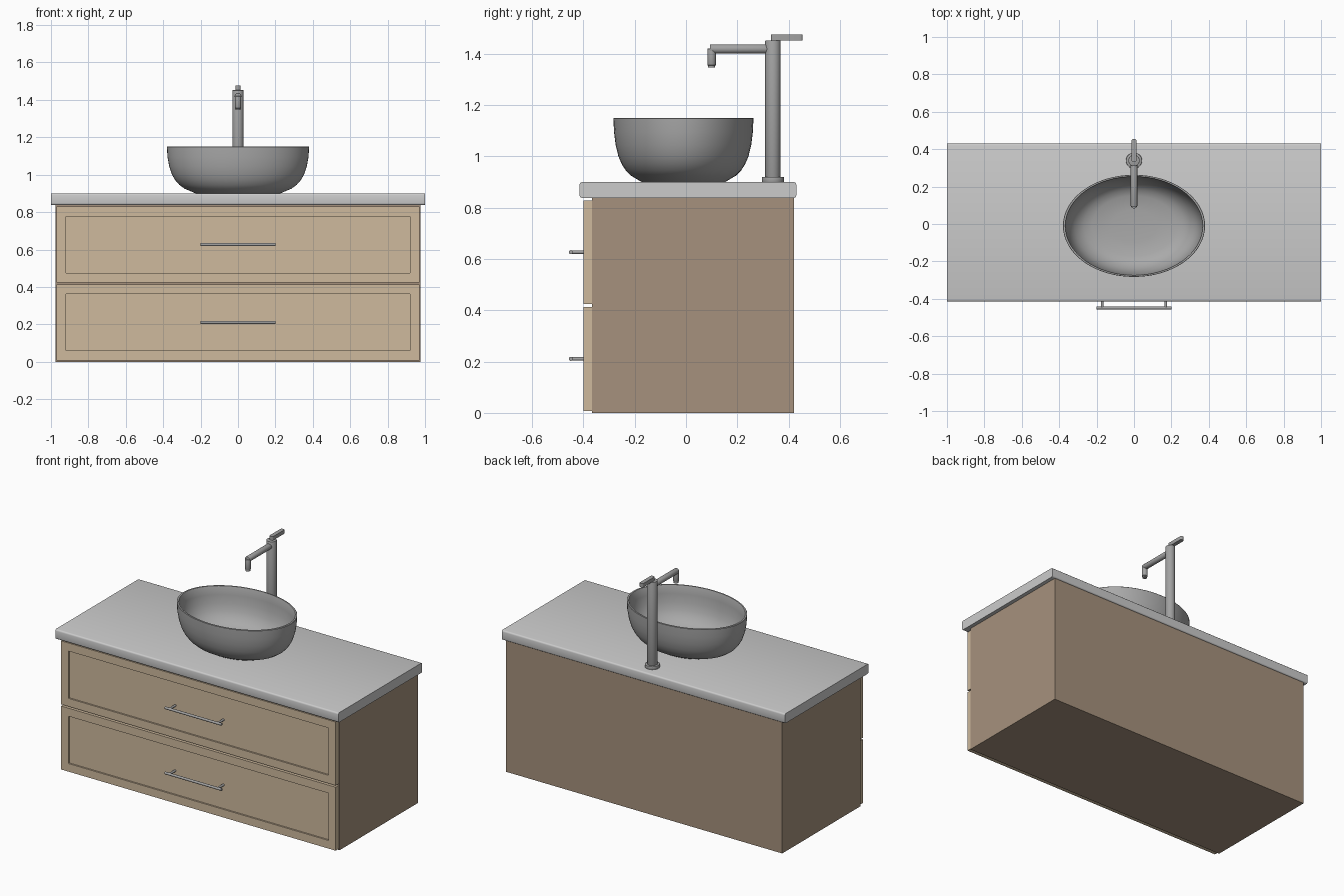
import bpy, bmesh, math
from mathutils import Vector

if "Cube" in bpy.data.objects:
    bpy.data.objects.remove(bpy.data.objects["Cube"])


def material(name, rgb):
    m = bpy.data.materials.new(name)
    m.diffuse_color = (*rgb, 1)
    m.use_nodes = True
    m.node_tree.nodes["Principled BSDF"].inputs["Base Color"].default_value = m.diffuse_color
    return m


WOOD = material("wood_body", (0.38, 0.285, 0.205))
FRONT = material("wood_front", (0.62, 0.49, 0.34))
STONE = material("stone", (0.75, 0.74, 0.72))
METAL = material("metal", (0.36, 0.36, 0.36))
CERAMIC = material("ceramic", (0.4, 0.4, 0.4))


def finish(name, bm, mat, smooth=False):
    bmesh.ops.recalc_face_normals(bm, faces=bm.faces[:])
    me = bpy.data.meshes.new(name)
    bm.to_mesh(me)
    bm.free()
    ob = bpy.data.objects.new(name, me)
    bpy.context.collection.objects.link(ob)
    me.materials.append(mat)
    if smooth:
        bpy.ops.object.select_all(action='DESELECT')
        ob.select_set(True)
        bpy.context.view_layer.objects.active = ob
        bpy.ops.object.shade_smooth_by_angle(angle=math.radians(35))
    return ob


def box_bm(lo, hi):
    lo, hi = Vector(lo), Vector(hi)
    bm = bmesh.new()
    bmesh.ops.create_cube(bm, size=1)
    for v in bm.verts:
        v.co = Vector(a * b for a, b in zip(v.co, hi - lo)) + (lo + hi) / 2
    return bm


def rod(name, a, b, r, bevel=0.0, seg=32):
    a, b = Vector(a), Vector(b)
    bm = bmesh.new()
    bmesh.ops.create_cone(bm, cap_ends=True, segments=seg, radius1=r, radius2=r, depth=(b - a).length)
    if bevel:
        rims = [e for e in bm.edges if abs(e.verts[0].co.z - e.verts[1].co.z) < 1e-5]
        bmesh.ops.bevel(bm, geom=rims, offset=bevel, segments=2, profile=0.5, affect='EDGES')
    rot = (b - a).to_track_quat('Z', 'Y').to_matrix()
    for v in bm.verts:
        v.co = rot @ v.co + (a + b) / 2
    return finish(name, bm, METAL, True)


def lathe(name, profile, centre, ratio, mat, seg=64):
    bm = bmesh.new()
    rings = []
    for r, z in profile:
        rings.append([bm.verts.new((r * math.cos(2 * math.pi * i / seg),
                                    centre + r * ratio * math.sin(2 * math.pi * i / seg), z))
                      for i in range(seg)])
    for p, q in zip(rings, rings[1:]):
        for i in range(seg):
            j = (i + 1) % seg
            bm.faces.new((p[i], p[j], q[j], q[i]))
    bm.faces.new(rings[0])
    bm.faces.new(rings[-1])
    return finish(name, bm, mat, True)


# Cabinet carcass
finish("cabinet_body", box_bm((-0.975, -0.367, 0), (0.975, 0.422, 0.84)), WOOD)

# Countertop with rounded long edges
bm = box_bm((-1, -0.415, 0.838), (1, 0.43, 0.9))
long_edges = [e for e in bm.edges if abs(e.verts[0].co.x - e.verts[1].co.x) > 1]
bmesh.ops.bevel(bm, geom=long_edges, offset=0.01, segments=3, profile=0.5, affect='EDGES')
finish("countertop", bm, STONE, True)

# Drawer fronts with recessed panels, and bar handles
for label, z0, z1 in (("lower", 0.008, 0.413), ("upper", 0.424, 0.829)):
    bm = box_bm((-0.97, -0.4, z0), (0.97, -0.367, z1))
    bm.normal_update()
    face = [f for f in bm.faces if f.normal.y < -0.9]
    bmesh.ops.inset_region(bm, faces=face, thickness=0.073)
    inner = bmesh.ops.extrude_face_region(bm, geom=face)
    bmesh.ops.delete(bm, geom=face, context='FACES_ONLY')
    for v in inner["geom"]:
        if isinstance(v, bmesh.types.BMVert):
            v.co.y += 0.01
    finish(label + "_drawer_front", bm, FRONT)
    z = (z0 + z1) / 2
    rod(label + "_handle_bar", (-0.2, -0.449, z), (0.2, -0.449, z), 0.008, seg=20)
    for side, x in (("left", -0.17), ("right", 0.17)):
        rod(f"{label}_handle_post_{side}", (x, -0.385, z), (x, -0.449, z), 0.007, seg=16)

# Oval vessel basin: outside, rim, then inside
lathe("basin", [(0.225, 0.9), (0.24, 0.906), (0.285, 0.925), (0.313, 0.945), (0.335, 0.97),
                (0.353, 1.0), (0.368, 1.045), (0.377, 1.095), (0.38, 1.148), (0.378, 1.15),
                (0.368, 1.15), (0.366, 1.147), (0.363, 1.095), (0.353, 1.045), (0.337, 1.0),
                (0.318, 0.975), (0.296, 0.953), (0.268, 0.936), (0.225, 0.922), (0.12, 0.915),
                (0.03, 0.914)], -0.01, 0.273 / 0.38, CERAMIC)

# Tap: base, column, spout, nozzle, lever
Y = 0.339
rod("tap_base", (0, Y, 0.898), (0, Y, 0.92), 0.043, 0.003)
rod("tap_column", (0, Y, 0.91), (0, Y, 1.452), 0.03, 0.002)
rod("tap_spout", (0, Y, 1.419), (0, 0.093, 1.419), 0.018, 0.004)
rod("tap_nozzle", (0, 0.1, 1.42), (0, 0.1, 1.355), 0.017, 0.002)
rod("tap_aerator", (0, 0.1, 1.36), (0, 0.1, 1.346), 0.014)
bm = box_bm((-0.013, 0.331, 1.452), (0.013, 0.455, 1.476))
upright = [e for e in bm.edges if abs(e.verts[0].co.z - e.verts[1].co.z) > 0.01]
bmesh.ops.bevel(bm, geom=upright, offset=0.009, segments=4, profile=0.5, affect='EDGES')
finish("tap_lever", bm, METAL, True)
